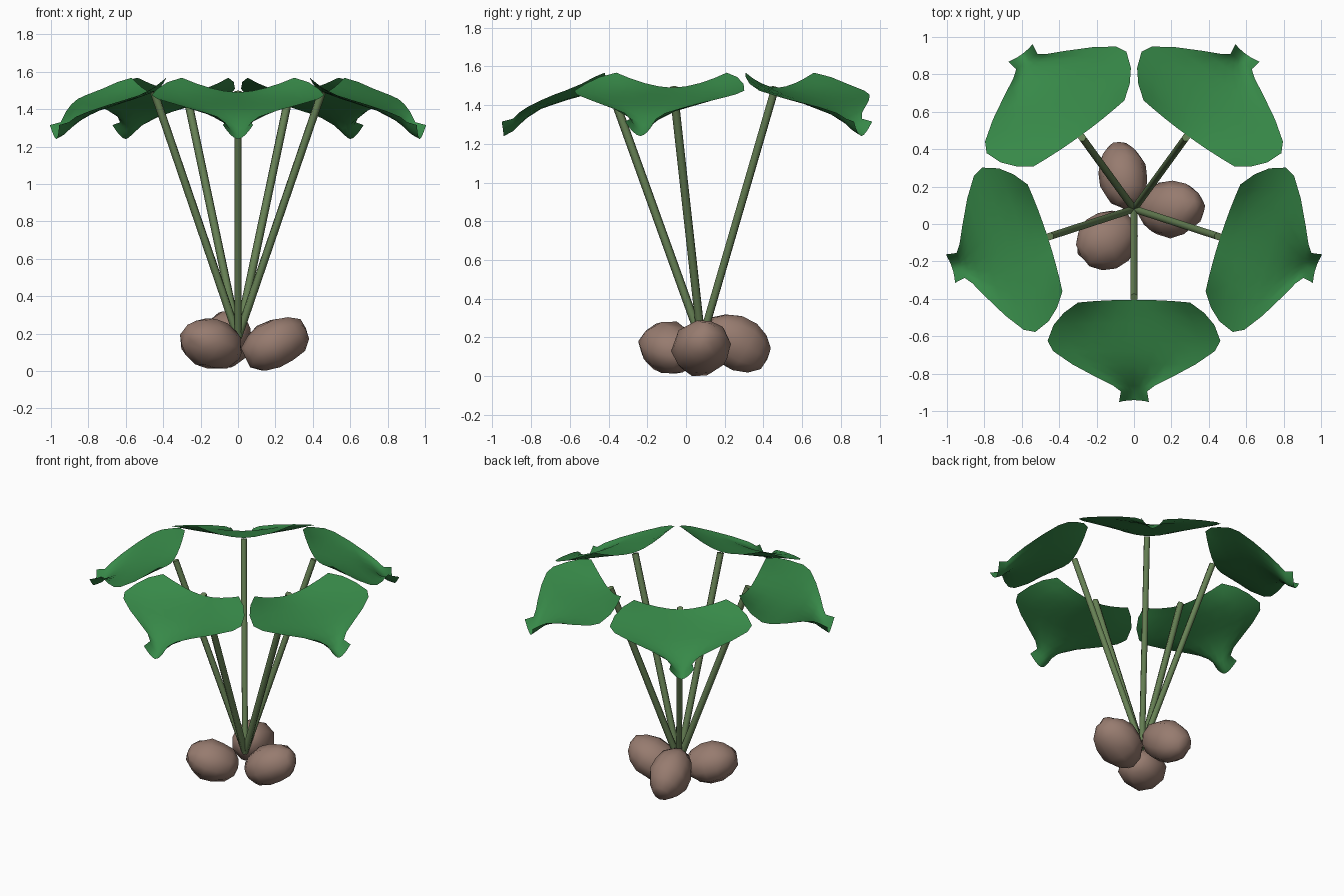
import bpy, bmesh, math, random
from mathutils import Vector, Matrix

if "Cube" in bpy.data.objects:
    bpy.data.objects.remove(bpy.data.objects["Cube"])

random.seed(4)
CX, CY = 0.0, 0.08          # point where the stems meet


def material(name, rgb):
    m = bpy.data.materials.new(name)
    m.diffuse_color = (*rgb, 1)
    m.use_nodes = True
    m.node_tree.nodes["Principled BSDF"].inputs["Base Color"].default_value = m.diffuse_color
    return m


LEAF = material("leaf green", (0.038, 0.25, 0.065))
STEM = material("stem green", (0.135, 0.22, 0.09))
STONE = material("stone brown", (0.31, 0.20, 0.16))


def finish(name, bm, mat, angle=50):
    mesh = bpy.data.meshes.new(name)
    bm.to_mesh(mesh)
    bm.free()
    ob = bpy.data.objects.new(name, mesh)
    bpy.context.collection.objects.link(ob)
    mesh.materials.append(mat)
    bpy.ops.object.select_all(action='DESELECT')
    ob.select_set(True)
    bpy.context.view_layer.objects.active = ob
    bpy.ops.object.shade_smooth_by_angle(angle=math.radians(angle))
    return ob


# Leaf cross rows: radius, half width, height at middle, height at rim, rim shift
ROWS = [
    (0.485, 0.30, 1.490, 1.568, 0.015),
    (0.54, 0.375, 1.472, 1.545, 0.015),
    (0.61, 0.43, 1.450, 1.51, 0.01),
    (0.70, 0.462, 1.425, 1.475, 0.005),
    (0.76, 0.432, 1.405, 1.455, 0.0),
    (0.83, 0.33, 1.38, 1.425, 0.0),
    (0.90, 0.20, 1.335, 1.39, 0.0),
    (0.945, 0.11, 1.295, 1.36, 0.0),
    (0.975, 0.07, 1.265, 1.33, 0.0),
    (1.022, 0.08, 1.24, 1.315, 0.01),
]
COLS = 8


def leaf(name, ang):
    bm = bmesh.new()
    turn = Matrix.Translation((CX, CY, 0)) @ Matrix.Rotation(ang, 4, 'Z')
    grid = []
    for r, w, zc, ze, shift in ROWS:
        row = []
        for i in range(COLS + 1):
            t = 2 * i / COLS - 1
            p = Vector((r + shift * t * t, w * t, zc + (ze - zc) * abs(t) ** 1.7))
            row.append(bm.verts.new(turn @ p))
        grid.append(row)
    for a, b in zip(grid, grid[1:]):
        for i in range(COLS):
            bm.faces.new((a[i], b[i], b[i + 1], a[i + 1]))
    finish(name, bm, LEAF, 80)


def stem(name, ang):
    base = Vector((CX, CY, 0.18))
    tip = Vector((CX + 0.472 * math.cos(ang), CY + 0.472 * math.sin(ang), 1.492))
    d = tip - base
    bm = bmesh.new()
    place = Matrix.Translation((base + tip) / 2) @ d.to_track_quat('Z', 'Y').to_matrix().to_4x4()
    bmesh.ops.create_cone(bm, cap_ends=True, segments=6, radius1=0.022,
                          radius2=0.022, depth=d.length, matrix=place)
    finish(name, bm, STEM, 70)


# Five leaves on slanting stems
for k in range(5):
    a = math.radians(-90 + 72 * k)
    leaf(f"leaf_{k + 1}", a)
    stem(f"stem_{k + 1}", a)


# Three lumpy stones: centre, semi-axes, heading, tilt (positive rises outward)
def stone(name, centre, axes, heading, tilt):
    bm = bmesh.new()
    bmesh.ops.create_uvsphere(bm, u_segments=10, v_segments=7, radius=1)
    bmesh.ops.rotate(bm, verts=bm.verts, matrix=Matrix.Rotation(math.pi / 2, 3, 'Y'))
    for v in bm.verts:
        v.co *= random.uniform(0.97, 1.06)
    m = (Matrix.Translation(centre) @ Matrix.Rotation(math.radians(heading), 4, 'Z')
         @ Matrix.Rotation(math.radians(-tilt), 4, 'Y') @ Matrix.Diagonal((*axes, 1)))
    bmesh.ops.transform(bm, matrix=m, verts=bm.verts)
    finish(name, bm, STONE, 80)


stone("stone_back", (-0.06, 0.26, 0.172), (0.185, 0.132, 0.142), 100, -28)
stone("stone_right", (0.20, 0.08, 0.148), (0.185, 0.148, 0.132), 12, 26)
stone("stone_left", (-0.143, -0.087, 0.147), (0.172, 0.15, 0.132), 212, 17)
